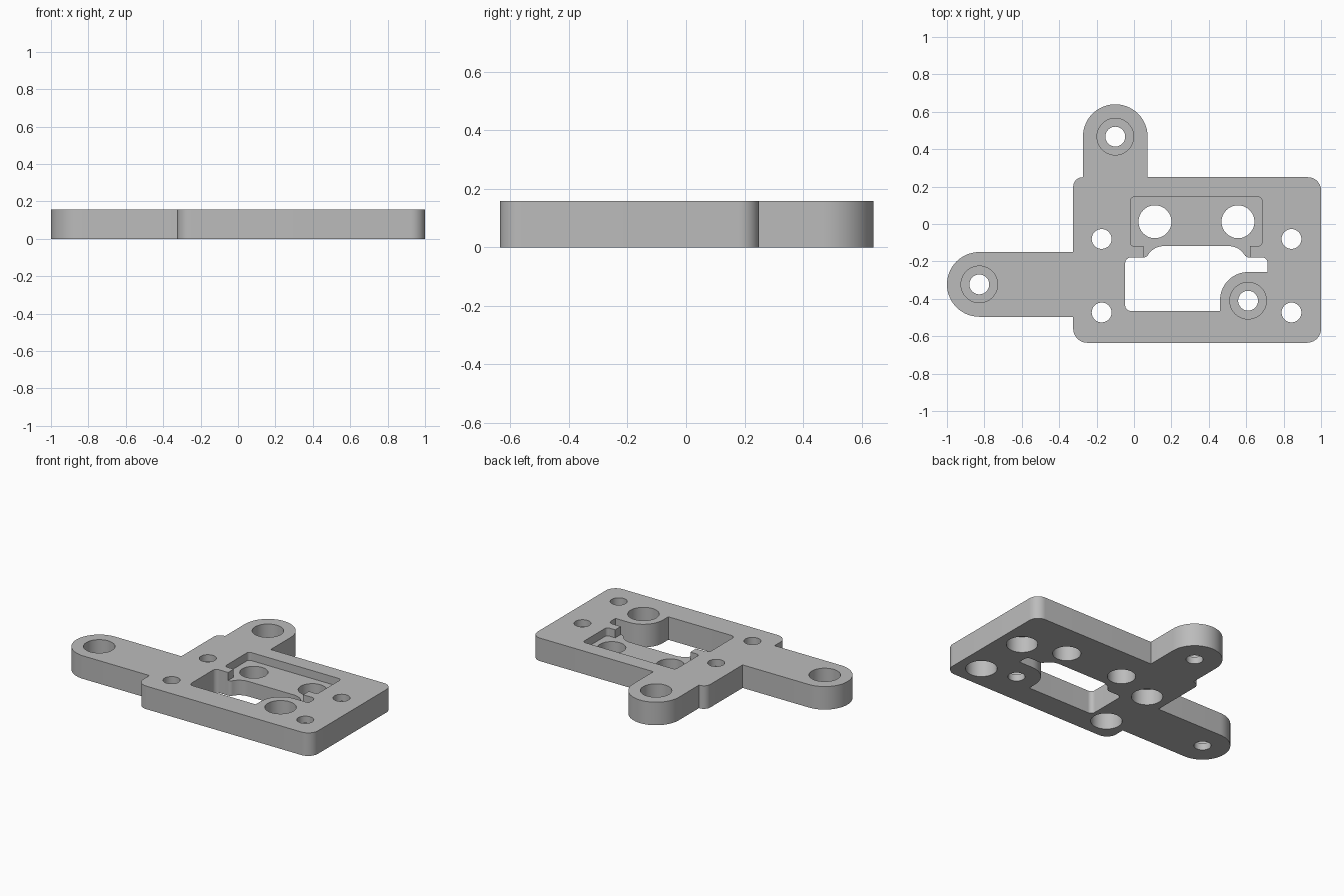
import bpy
import bmesh
import math
from mathutils import Vector

if "Cube" in bpy.data.objects:
    bpy.data.objects.remove(bpy.data.objects["Cube"], do_unlink=True)

HEIGHT = 0.158
OVER = 0.05          # how far cutters overshoot a face
BORE_DEPTH = 0.11    # screw head recesses
POCKET_DEPTH = 0.055

grey = bpy.data.materials.new("plain grey")
grey.use_nodes = True
grey.diffuse_color = (0.5, 0.5, 0.5, 1)
grey.node_tree.nodes["Principled BSDF"].inputs["Base Color"].default_value = (0.5, 0.5, 0.5, 1)


def rounded(corners, steps=14):
    """Turn (x, y, radius) corners into an outline with filleted corners."""
    points = []
    for i, (x, y, r) in enumerate(corners):
        p = Vector((x, y))
        a = (Vector(corners[i - 1][:2]) - p).normalized()
        b = (Vector(corners[(i + 1) % len(corners)][:2]) - p).normalized()
        if r == 0:
            arc = [p]
        else:
            half = a.angle(b) / 2
            centre = p + (a + b).normalized() * r / math.sin(half)
            start = p + a * r / math.tan(half) - centre
            end = p + b * r / math.tan(half) - centre
            sweep = math.pi - 2 * half
            if start.x * end.y - start.y * end.x < 0:
                sweep = -sweep
            angle = math.atan2(start.y, start.x)
            arc = [centre + r * Vector((math.cos(angle + sweep * k / steps),
                                        math.sin(angle + sweep * k / steps)))
                   for k in range(steps + 1)]
        points += [q for q in arc if not points or (q - points[-1]).length > 1e-4]
    return points


def circle(x, y, r, sides=48):
    return [Vector((x + r * math.cos(math.tau * k / sides),
                    y + r * math.sin(math.tau * k / sides))) for k in range(sides)]


def prism(name, outline, low, high):
    bm = bmesh.new()
    face = bm.faces.new([bm.verts.new((p.x, p.y, low)) for p in outline])
    top = bmesh.ops.extrude_face_region(bm, geom=[face])["geom"]
    bmesh.ops.translate(bm, vec=(0, 0, high - low),
                        verts=[v for v in top if isinstance(v, bmesh.types.BMVert)])
    bmesh.ops.recalc_face_normals(bm, faces=bm.faces)
    mesh = bpy.data.meshes.new(name)
    bm.to_mesh(mesh)
    bm.free()
    mesh.materials.append(grey)
    obj = bpy.data.objects.new(name, mesh)
    bpy.context.collection.objects.link(obj)
    return obj


def cut(outline, low=-OVER, high=HEIGHT + OVER):
    cutter = prism("cutter", outline, low, high)
    cutter.hide_render = True
    bpy.context.view_layer.objects.active = plate
    mod = plate.modifiers.new("cut", "BOOLEAN")
    mod.operation = "DIFFERENCE"
    mod.solver = "EXACT"
    mod.object = cutter
    bpy.ops.object.modifier_apply(modifier=mod.name)
    bpy.data.objects.remove(cutter, do_unlink=True)


# Plate with two round-ended arms
plate = prism("mounting_plate", rounded([
    (-0.325, -0.635, 0.075), (1, -0.635, 0.075), (1, 0.25, 0.07),
    (0.073, 0.25, 0), (0.073, 0.64, 0.173), (-0.273, 0.64, 0.173), (-0.273, 0.25, 0),
    (-0.325, 0.25, 0.05), (-0.325, -0.15, 0),
    (-1, -0.15, 0.173), (-1, -0.496, 0.173), (-0.325, -0.496, 0)]), 0, HEIGHT)

# Window, wrapped around the screw boss and widened under the pocket
cut(rounded([
    (-0.047, -0.465, 0.03), (0.46, -0.465, 0), (0.46, -0.257, 0.15), (0.715, -0.257, 0),
    (0.715, -0.179, 0.03), (0.6, -0.179, 0.03), (0.56, -0.118, 0.1),
    (0.106, -0.118, 0.1), (0.066, -0.179, 0.03), (-0.047, -0.179, 0.03)]))

# Shallow pocket opening into the window
cut(rounded([
    (-0.02, -0.118, 0.02), (0.05, -0.118, 0), (0.05, -0.2, 0), (0.62, -0.2, 0),
    (0.62, -0.118, 0), (0.684, -0.118, 0.02), (0.684, 0.144, 0.02), (-0.02, 0.144, 0.02)]),
    low=HEIGHT - POCKET_DEPTH)

# Two large holes in the pocket floor
for x in (0.112, 0.556):
    cut(circle(x, 0.012, 0.088))

# Arm and boss screw holes, recessed from above
for x, y in ((-0.1, 0.467), (-0.827, -0.323), (0.61, -0.41)):
    cut(circle(x, y, 0.098), low=HEIGHT - BORE_DEPTH)
    cut(circle(x, y, 0.053))

# Corner screw holes, recessed from below
for x in (-0.173, 0.842):
    for y in (-0.08, -0.473):
        cut(circle(x, y, 0.098), high=BORE_DEPTH)
        cut(circle(x, y, 0.053))

bpy.ops.object.select_all(action="DESELECT")
plate.select_set(True)
bpy.context.view_layer.objects.active = plate
bpy.ops.object.shade_smooth_by_angle(angle=math.radians(30))
